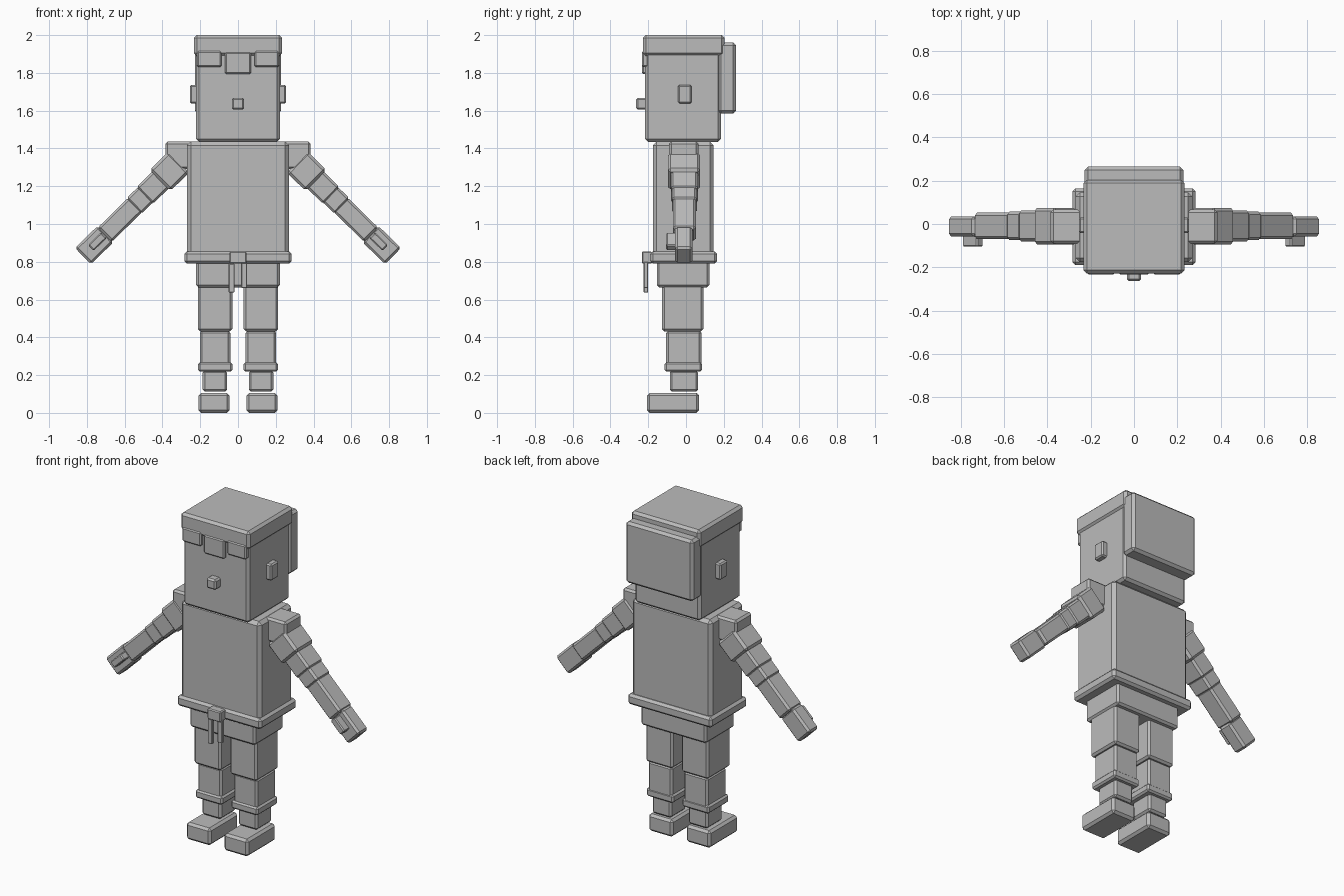
import bpy, bmesh, math
from mathutils import Matrix, Vector

grey = bpy.data.materials.new("plain grey")
grey.diffuse_color = (0.5, 0.5, 0.5, 1)


def box(name, x, y, z, bevel=0.012, place=None):
    """Chamfered box from x, y and z ranges, optionally moved by a matrix."""
    bm = bmesh.new()
    bmesh.ops.create_cube(bm, size=1)
    size = Vector((x[1] - x[0], y[1] - y[0], z[1] - z[0]))
    centre = Vector((x[0] + x[1], y[0] + y[1], z[0] + z[1])) / 2
    bmesh.ops.scale(bm, vec=size, verts=bm.verts)
    bmesh.ops.bevel(bm, geom=bm.edges[:], offset=min(bevel, min(size) * 0.25),
                    segments=1, affect='EDGES')
    bmesh.ops.translate(bm, vec=centre, verts=bm.verts)
    if place:
        bm.transform(place)
    mesh = bpy.data.meshes.new(name)
    bm.to_mesh(mesh)
    bm.free()
    mesh.materials.append(grey)
    obj = bpy.data.objects.new(name, mesh)
    bpy.context.collection.objects.link(obj)
    return obj


def pair(name, x, y, z, bevel=0.012, place=None):
    """The box and its mirror image across x = 0."""
    obj = box(name, x, y, z, bevel, place)
    mirror = obj.modifiers.new("mirror", 'MIRROR')
    mirror.use_axis = (True, False, False)
    return obj


# head and hair
box("head", (-0.222, 0.222), (-0.216, 0.184), (1.435, 1.93), 0.015)
box("hair_cap", (-0.233, 0.233), (-0.228, 0.204), (1.89, 2.0), 0.015)
box("hair_back", (-0.228, 0.228), (0.17, 0.265), (1.585, 1.96), 0.015)
box("fringe_middle", (-0.07, 0.07), (-0.234, -0.19), (1.795, 1.91), 0.008)
pair("fringe_side", (0.088, 0.216), (-0.234, -0.19), (1.83, 1.917), 0.008)
pair("ear", (0.2, 0.255), (-0.042, 0.03), (1.638, 1.737), 0.008)
box("nose", (-0.033, 0.033), (-0.264, -0.2), (1.605, 1.668), 0.01)

# trunk, belt and knot
box("torso", (-0.27, 0.27), (-0.176, 0.146), (0.82, 1.436), 0.02)
box("belt", (-0.284, 0.284), (-0.19, 0.165), (0.79, 0.855), 0.014)
box("belt_knot", (-0.045, 0.045), (-0.234, -0.18), (0.79, 0.855), 0.006)
for name, cx, top, bottom in (("long_belt_tail", -0.034, 0.79, 0.637),
                              ("short_belt_tail", 0.032, 0.8, 0.66)):
    box(name, (cx - 0.016, cx + 0.016), (-0.224, -0.2), (bottom, top), 0.004)
box("pelvis", (-0.222, 0.222), (-0.154, 0.124), (0.665, 0.81))

# legs
pair("thigh", (0.03, 0.212), (-0.127, 0.092), (0.432, 0.7))
pair("calf", (0.04, 0.202), (-0.105, 0.082), (0.235, 0.435))
pair("trouser_cuff", (0.03, 0.212), (-0.114, 0.085), (0.218, 0.268), 0.01)
pair("ankle", (0.058, 0.188), (-0.086, 0.064), (0.112, 0.225))
pair("foot", (0.045, 0.209), (-0.207, 0.07), (0.0, 0.105), 0.014)

# arms: local x runs from the sleeve end down to the hand
arm = Matrix.Translation((0.413, 0, 1.23)) @ Matrix.Rotation(math.radians(44.5), 4, 'Y')
pair("shoulder", (0.24, 0.385), (-0.09, 0.066), (1.29, 1.436))
pair("sleeve", (-0.14, 0.0), (-0.095, 0.075), (-0.078, 0.078), 0.014, arm)
pair("upper_arm", (-0.02, 0.115), (-0.08, 0.063), (-0.062, 0.062), 0.012, arm)
pair("elbow", (0.1, 0.195), (-0.075, 0.057), (-0.057, 0.057), 0.012, arm)
pair("forearm", (0.18, 0.41), (-0.07, 0.052), (-0.053, 0.053), 0.012, arm)
pair("hand", (0.403, 0.571), (-0.057, 0.034), (-0.06, 0.06), 0.012, arm)
pair("thumb", (0.415, 0.511), (-0.105, -0.045), (-0.019, 0.023), 0.006, arm)
